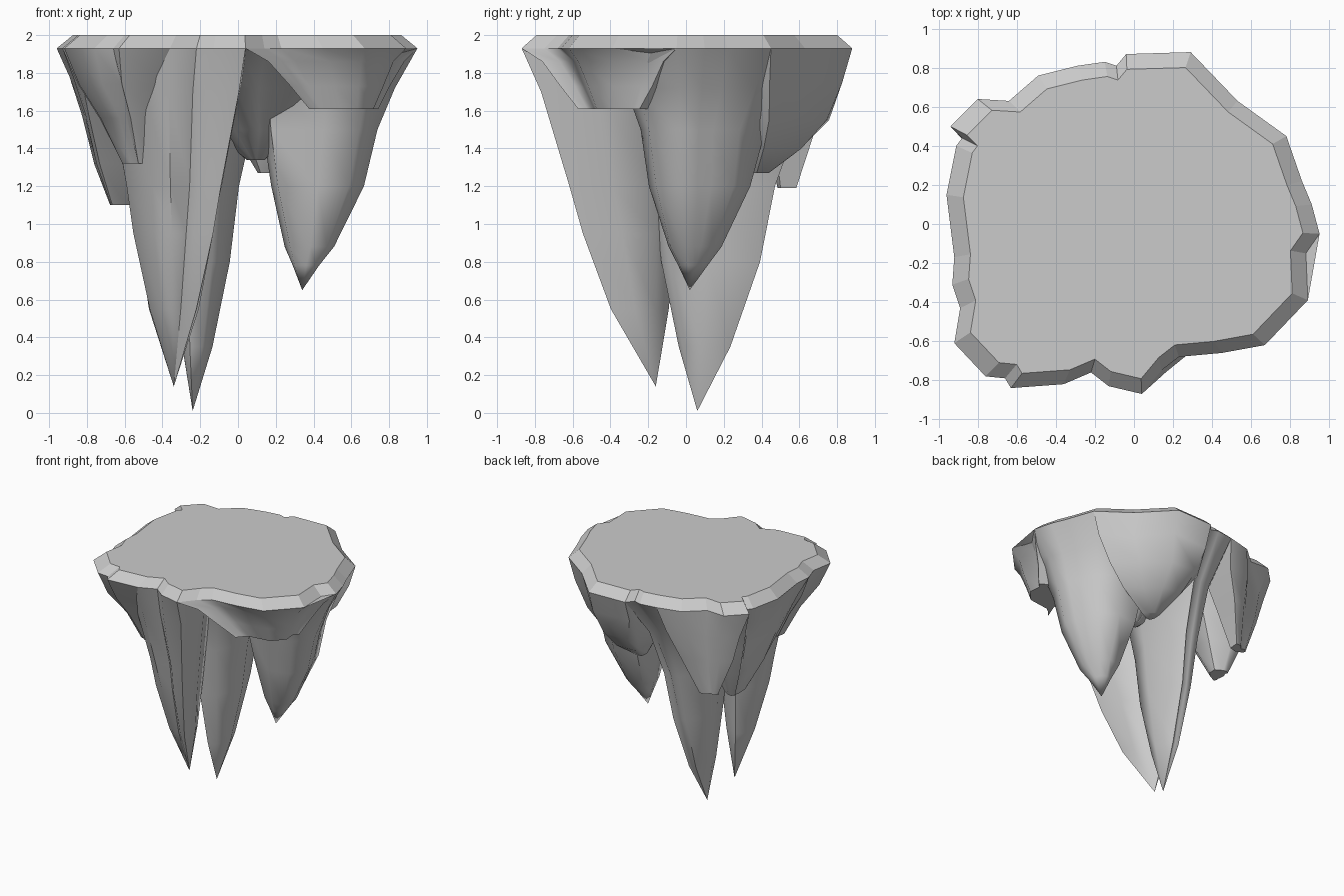
import bpy
import bmesh
import random
from mathutils import Vector

random.seed(4)
scene_cube = bpy.data.objects.get("Cube")
if scene_cube:
    bpy.data.objects.remove(scene_cube, do_unlink=True)

TOP, RIM_Z = 2.0, 1.93

stone = bpy.data.materials.new("grey stone")
stone.use_nodes = True
STONE_COLOUR = (0.6, 0.6, 0.6, 1)
stone.diffuse_color = STONE_COLOUR
stone.node_tree.nodes["Principled BSDF"].inputs["Base Color"].default_value = STONE_COLOUR

# Ragged rim, counterclockwise from the right-hand edge
RIM = [Vector(p) for p in (
    (.95, -.05), (.91, .1), (.86, .22), (.78, .45), (.53, .63), (.29, .88),
    (-.04, .87), (-.09, .81), (-.15, .83), (-.29, .81), (-.49, .76),
    (-.64, .63), (-.8, .64), (-.94, .5), (-.88, .44), (-.91, .4), (-.96, .15),
    (-.92, -.17), (-.93, -.31), (-.89, -.43), (-.92, -.61), (-.76, -.78),
    (-.66, -.79), (-.63, -.84), (-.36, -.82), (-.22, -.76), (-.13, -.83),
    (.04, -.87), (.14, -.75), (.23, -.68), (.45, -.66), (.67, -.62),
    (.89, -.39), (.88, -.15))]


def loft(name, rings, smooth):
    """Skin a stack of equal-length rings and cap both ends."""
    bm = bmesh.new()
    layers = [[bm.verts.new(co) for co in ring] for ring in rings]
    count = len(layers[0])
    for upper, lower in zip(layers, layers[1:]):
        for i in range(count):
            j = (i + 1) % count
            bm.faces.new((upper[i], lower[i], lower[j], upper[j]))
    bm.faces.new(layers[0])
    bm.faces.new(layers[-1][::-1])
    bmesh.ops.remove_doubles(bm, verts=bm.verts[:], dist=0.0005)
    bmesh.ops.recalc_face_normals(bm, faces=bm.faces[:])
    mesh = bpy.data.meshes.new(name)
    bm.to_mesh(mesh)
    bm.free()
    mesh.materials.append(stone)
    obj = bpy.data.objects.new(name, mesh)
    bpy.context.collection.objects.link(obj)
    if smooth:
        bpy.ops.object.select_all(action='DESELECT')
        obj.select_set(True)
        bpy.context.view_layer.objects.active = obj
        bpy.ops.object.shade_smooth_by_angle(angle=0.9)


def rock(name, first, last, inner, tip, profile, rough=0.02):
    """Hang a rock from a stretch of rim; profile pairs are (pull to tip, height)."""
    outline = RIM[first:last + 1] + [Vector(p) for p in inner]
    tip = Vector(tip)
    rings = [[(p.x, p.y, RIM_Z) for p in outline]]
    for pull, z in profile:
        ring = []
        for p in outline:
            q = p.lerp(tip, pull)
            wobble = rough * (1 - pull)
            ring.append((q.x + random.uniform(-wobble, wobble),
                         q.y + random.uniform(-wobble, wobble), z))
        rings.append(ring)
    loft(name, rings, True)


# Flat top slab with a sloping edge
loft("top_slab", [[(p.x * .91, p.y * .91, TOP) for p in RIM],
                  [(p.x, p.y, RIM_Z) for p in RIM]], False)

# Long front spike, with an overhang beside it under the front left corner
rock("front_spike", 24, 27, [(.05, -.5), (-.1, -.15), (-.5, .05), (-.72, -.2),
                             (-.74, -.45), (-.53, -.73)],
     (-.34, -.16), [(.13, 1.7), (.35, 1.2), (.47, .95), (.67, .55), (1, .14)])
rock("front_corner_overhang", 18, 24, [(-.2, -.6), (-.3, -.1), (-.6, 0)],
     (-.48, -.35), [(.2, 1.74), (.45, 1.56), (.7, 1.32)])

# Longest spike, hanging from the back
rock("back_spike", 6, 9, [(-.5, .4), (-.5, .1), (-.3, -.4), (0, -.3), (.25, .2)],
     (-.24, .06), [(.3, 1.6), (.48, 1.2), (.59, .8), (.78, .35), (1, .01)])

# Broad spike on the right and the wall joining it to the back
rock("right_spike", 0, 4, [(.15, .55), (.02, .2), (.1, -.2), (.5, -.4), (.8, -.33)],
     (.34, .02), [(.22, 1.72), (.36, 1.5), (.48, 1.2), (.72, .88), (.85, .78), (1, .65)])
rock("back_wall", 3, 7, [(-.1, .4), (0, .15), (.3, .2)],
     (.14, .36), [(.1, 1.75), (.24, 1.55), (.52, 1.4), (.85, 1.27)])

# Blunt lumps on the left edge, back corner and front right
rock("left_lump", 11, 19, [(-.45, -.2), (-.25, 0), (-.25, .4)],
     (-.62, .27), [(.18, 1.78), (.38, 1.57), (.6, 1.32), (.84, 1.1)])
rock("back_corner_lump", 9, 14, [(-.6, .3), (-.3, .4)],
     (-.6, .53), [(.2, 1.72), (.45, 1.5), (.8, 1.19)])
rock("front_ledge", 27, 33, [(.95, -.05), (.7, .1), (.3, -.2)],
     (.6, -.37), [(.22, 1.86), (.42, 1.73), (.6, 1.61)], 0.01)

# Core joining the spikes under the slab
rock("core", 0, -2, [], (.1, .12), [(.2, 1.86), (.45, 1.72), (.75, 1.5), (.95, 1.34)])
